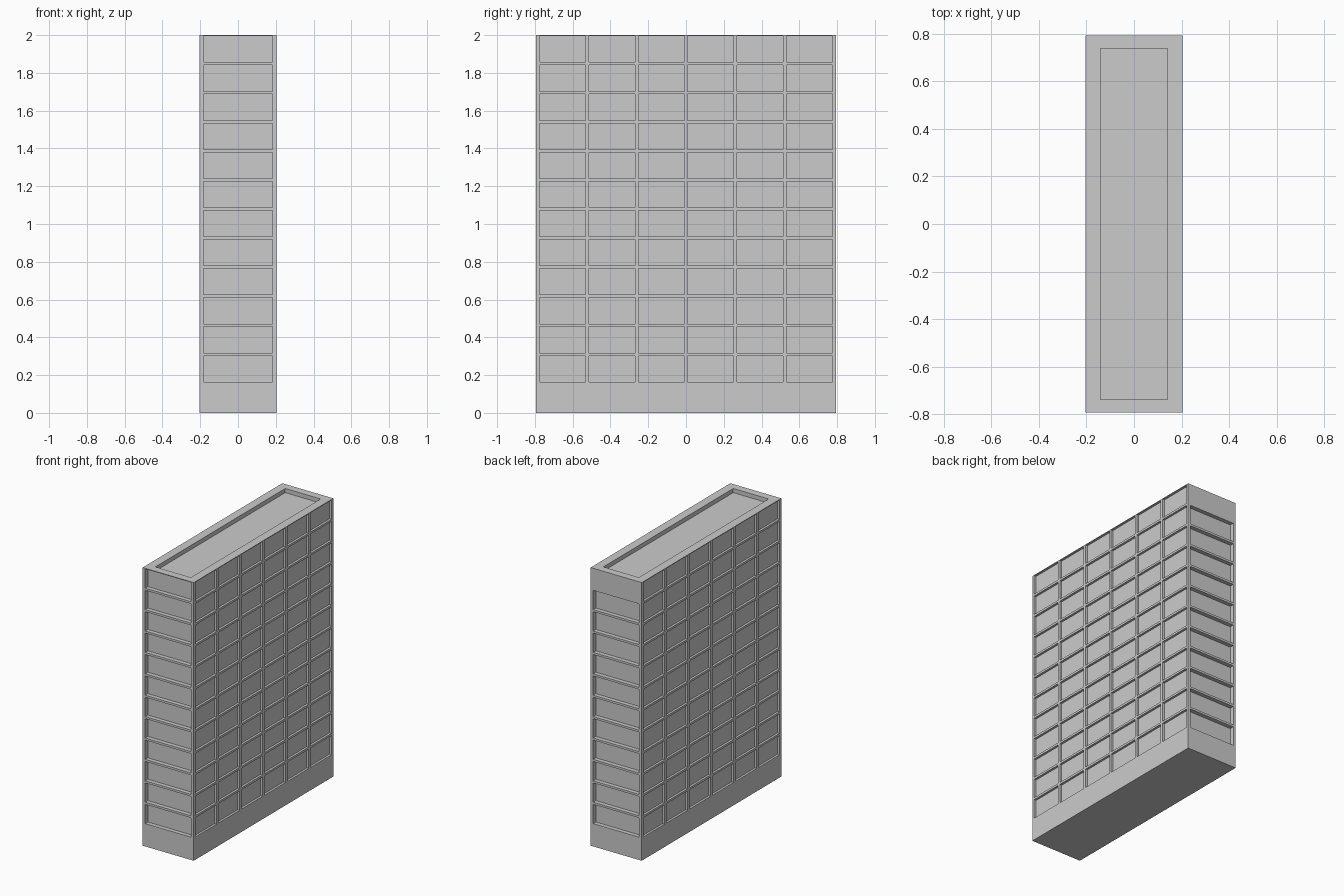
import bpy, bmesh
from mathutils import Vector

if "Cube" in bpy.data.objects:
    bpy.data.objects.remove(bpy.data.objects["Cube"])

HX, HY, H = 0.203, 0.793, 2.0
X, Y, Z = Vector((1, 0, 0)), Vector((0, 1, 0)), Vector((0, 0, 1))
bm = bmesh.new()


def quad(*pts):
    bm.faces.new([bm.verts.new(p) for p in pts])


def cuts(start, end, margin_a, margin_b, count, gap):
    """Grid lines for evenly spaced panels; odd cells are panels."""
    lo, hi = start + margin_a, end - margin_b
    size = (hi - lo - gap * (count - 1)) / count
    out = [start]
    for i in range(count):
        a = lo + i * (size + gap)
        out += [a, a + size]
    return out + [end]


def wall(centre, u, v, us, vs, depth, open_rows=99):
    """Flat wall on axes u, v with panel cells pushed inward."""
    n = u.cross(v)
    for i in range(len(us) - 1):
        for j in range(len(vs) - 1):
            p = [centre + u * us[i + a] + v * vs[j + b]
                 for a, b in ((0, 0), (1, 0), (1, 1), (0, 1))]
            if i % 2 and j % 2 and j // 2 < open_rows:
                q = [c - n * depth for c in p]
                quad(*q)
                for k in range(4):
                    m = (k + 1) % 4
                    quad(p[k], p[m], q[m], q[k])
            else:
                quad(*p)


rows = cuts(0, H, 0.164, 0.005, 12, 0.0155)
end_cols = cuts(-HX, HX, 0.02, 0.02, 1, 0)
side_cols = cuts(-HY, HY, 0.018, 0.018, 6, 0.018)

# Front and back ends: one wide window per floor (back top floor is blank)
wall(-Y * HY, X, Z, end_cols, rows, 0.03)
wall(Y * HY, -X, Z, end_cols, rows, 0.03, open_rows=11)

# Long sides: six windows per floor
wall(X * HX, Y, Z, side_cols, rows, 0.016)
wall(-X * HX, -Y, Z, side_cols, rows, 0.016)

# Sunken roof with parapet, and flat base
wall(Z * H, X, Y, cuts(-HX, HX, 0.062, 0.062, 1, 0),
     cuts(-HY, HY, 0.055, 0.055, 1, 0), 0.03)
wall(Vector(), -X, Y, [-HX, HX], [-HY, HY], 0)

bmesh.ops.remove_doubles(bm, verts=bm.verts, dist=1e-5)
mesh = bpy.data.meshes.new("tower_block")
bm.to_mesh(mesh)
bm.free()
bpy.context.collection.objects.link(bpy.data.objects.new("tower_block", mesh))
